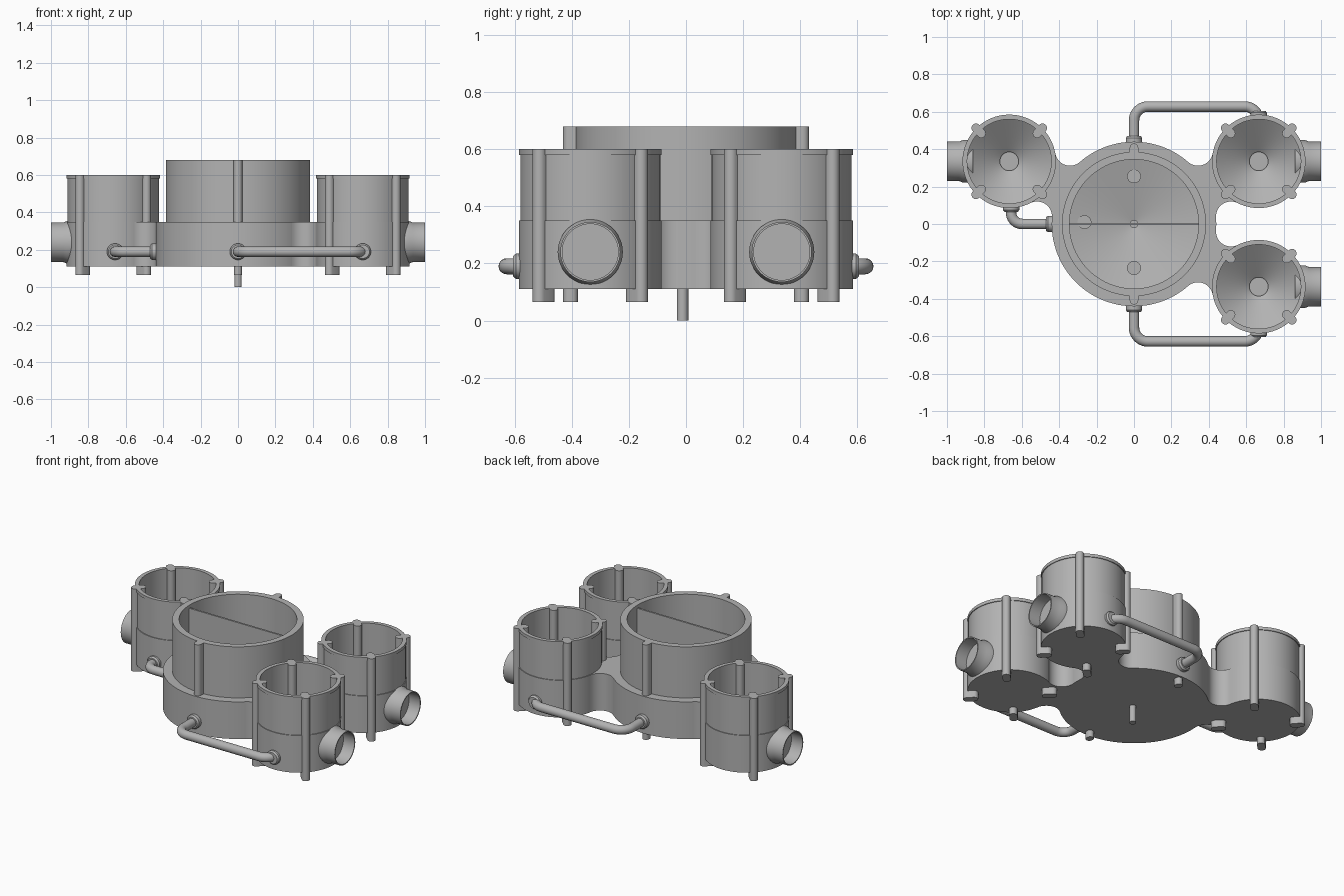
import bpy, bmesh, math
from mathutils import Vector, Matrix

if "Cube" in bpy.data.objects:
    bpy.data.objects.remove(bpy.data.objects["Cube"])

grey = bpy.data.materials.new("plain_grey")
grey.diffuse_color = (0.45, 0.45, 0.45, 1)
grey.use_nodes = True
grey.node_tree.nodes["Principled BSDF"].inputs["Base Color"].default_value = grey.diffuse_color


def finish(name, bm, matrix=None):
    bmesh.ops.remove_doubles(bm, verts=bm.verts, dist=1e-5)
    bmesh.ops.recalc_face_normals(bm, faces=bm.faces)
    if matrix:
        bm.transform(matrix)
    me = bpy.data.meshes.new(name)
    bm.to_mesh(me)
    bm.free()
    me.materials.append(grey)
    ob = bpy.data.objects.new(name, me)
    bpy.context.collection.objects.link(ob)
    bpy.ops.object.select_all(action='DESELECT')
    ob.select_set(True)
    bpy.context.view_layer.objects.active = ob
    bpy.ops.object.shade_smooth_by_angle(angle=math.radians(30))
    return ob


def lathe(name, profile, matrix=None, segs=64):
    bm = bmesh.new()
    vs = [bm.verts.new((r, 0, z)) for r, z in profile]
    es = [bm.edges.new(p) for p in zip(vs, vs[1:])]
    bmesh.ops.spin(bm, geom=vs + es, cent=(0, 0, 0), axis=(0, 0, 1),
                   angle=math.tau, steps=segs)
    return finish(name, bm, matrix)


def prism(name, pts, z0, z1):
    bm = bmesh.new()
    f = bm.faces.new([bm.verts.new((p[0], p[1], z0)) for p in pts])
    r = bmesh.ops.extrude_face_region(bm, geom=[f])
    top = [v for v in r['geom'] if isinstance(v, bmesh.types.BMVert)]
    bmesh.ops.translate(bm, verts=top, vec=(0, 0, z1 - z0))
    if f.is_valid is False or not any(len(e.link_faces) == 1 for e in bm.edges):
        pass
    else:
        bm.faces.new([bm.verts.new((p[0], p[1], z0)) for p in pts])
    return finish(name, bm)


def capsule(name, a, b, r, z0, z1):
    # upright post with a stadium cross-section from a to b
    a, b = Vector(a), Vector(b)
    t = math.atan2((b - a).y, (b - a).x)
    pts = []
    for c, s in ((b, t - math.pi / 2), (a, t + math.pi / 2)):
        pts += [c + r * Vector((math.cos(s + math.pi * i / 12), math.sin(s + math.pi * i / 12)))
                for i in range(13)]
    return prism(name, pts, z0, z1)


def arc(c, r, p, q, n=14):
    # short arc about c from the direction of p to the direction of q
    a = math.atan2(p.y - c.y, p.x - c.x)
    d = math.atan2(q.y - c.y, q.x - c.x) - a
    d = (d + math.pi) % math.tau - math.pi
    return [c + r * Vector((math.cos(a + d * i / n), math.sin(a + d * i / n))) for i in range(n + 1)]


def along(pos, direction):
    return Matrix.Translation(pos) @ Vector(direction).to_track_quat('Z', 'Y').to_matrix().to_4x4()


def pipe(name, pts, bend, r=0.028, n=10):
    # round pipe with rounded corners
    pts = [Vector(p) for p in pts]
    path = [pts[0]]
    for a, b, c in zip(pts, pts[1:], pts[2:]):
        s, e = b + (a - b).normalized() * bend, b + (c - b).normalized() * bend
        o = s + e - b
        path += [o + ((s - o) * math.cos(k) + (e - o) * math.sin(k))
                 for k in (math.pi / 2 * i / n for i in range(n + 1))]
    path.append(pts[-1])
    cu = bpy.data.curves.new(name, 'CURVE')
    cu.dimensions = '3D'
    cu.bevel_depth = r
    cu.bevel_resolution = 6
    cu.use_fill_caps = True
    sp = cu.splines.new('POLY')
    sp.points.add(len(path) - 1)
    for p, v in zip(sp.points, path):
        p.co = (*v, 1)
    cu.materials.append(grey)
    ob = bpy.data.objects.new(name, cu)
    bpy.context.collection.objects.link(ob)


def flange(name, pos, direction):
    lathe(name, [(0, -0.03), (0.044, -0.03), (0.044, 0.015), (0.036, 0.025), (0, 0.025)],
          along(pos, direction), 32)


R, r, f = 0.44, 0.25, 0.08
cups = {"back_left": (-0.667, 0.335), "back_right": (0.667, 0.335), "front_right": (0.667, -0.335)}

# central tank with shallow conical floor
lathe("central_tank", [(0, 0.11), (R, 0.11), (R, 0.35), (0.385, 0.35), (0.385, 0.68), (0.345, 0.68),
                       (0.345, 0.35), (0.02, 0.27), (0.02, 0.2), (0, 0.2)], segs=96)
prism("tank_divider", [(-0.348, -0.006), (0.348, -0.006), (0.348, 0.006), (-0.348, 0.006)], 0.26, 0.66)
lathe("drain_stub", [(0, 0), (0.02, 0), (0.02, 0.12), (0, 0.12)], Matrix.Translation((0, -0.012, 0)), 32)
for x, y in ((0, 0.255), (0, -0.235), (-0.265, 0.01)):
    lathe("floor_port", [(0, 0.3), (0.037, 0.3), (0.037, 0.345), (0, 0.345)],
          Matrix.Translation((x, y, 0)), 32)
for s in (-1, 1):
    capsule("tank_post", (0, s * 0.408), (0, s * 0.375), 0.023, 0.15, 0.68)
    capsule("tank_foot", (0, s * 0.408), (0, s * 0.4), 0.022, 0.065, 0.15)

for name, (cx, cy) in cups.items():
    # side chamber with funnel floor
    c, o = Vector((cx, cy)), Vector((0, 0))
    lathe(name + "_chamber", [(0, 0.11), (r, 0.11), (r, 0.35), (0.245, 0.35), (0.245, 0.58), (r, 0.58),
                              (r, 0.6), (0.225, 0.6), (0.225, 0.35), (0.05, 0.22), (0.05, 0.2), (0, 0.2)],
          Matrix.Translation((cx, cy, 0)))
    # four corner posts that end in feet
    for k in range(4):
        d = Vector((math.cos(math.pi / 4 + k * math.pi / 2), math.sin(math.pi / 4 + k * math.pi / 2)))
        capsule(name + "_post", c + d * 0.252, c + d * 0.211, 0.024, 0.065, 0.6)
    # filleted bridge to the tank
    D = c.length
    ang = math.acos(((R + f) ** 2 + D * D - (r + f) ** 2) / (2 * (R + f) * D))
    base = math.atan2(cy, cx)
    F = [(R + f) * Vector((math.cos(base + s * ang), math.sin(base + s * ang))) for s in (1, -1)]
    pts = arc(F[0], f, o, c) + arc(c, 0.24, F[0], F[1]) + arc(F[1], f, c, o)
    prism(name + "_bridge", pts, 0.11, 0.35)
    # round side inlet
    sx = math.copysign(1, cx)
    lathe(name + "_inlet", [(0, 0.86), (0.114, 0.86), (0.114, 0.915), (0.105, 0.935), (0.105, 1.0),
                            (0.098, 1.0), (0.098, 0.92), (0, 0.92)], along((0, cy, 0.24), (sx, 0, 0)), 48)

# connecting pipes
z = 0.19
for s, side in ((1, "back"), (-1, "front")):
    pipe(side + "_pipe", [(0, s * 0.42, z), (0, s * 0.628, z), (0.667, s * 0.628, z), (0.667, s * 0.54, z)], 0.075)
    flange(side + "_tank_flange", (0, s * 0.445, z), (0, s, 0))
    flange(side + "_chamber_flange", (0.667, s * 0.58, z), (0, s, 0))
pipe("left_pipe", [(-0.42, 0, z), (-0.657, 0, z), (-0.657, 0.12, z)], 0.06)
flange("left_tank_flange", (-0.445, 0, z), (-1, 0, 0))
flange("left_chamber_flange", (-0.657, 0.09, z), (0, -1, 0))
